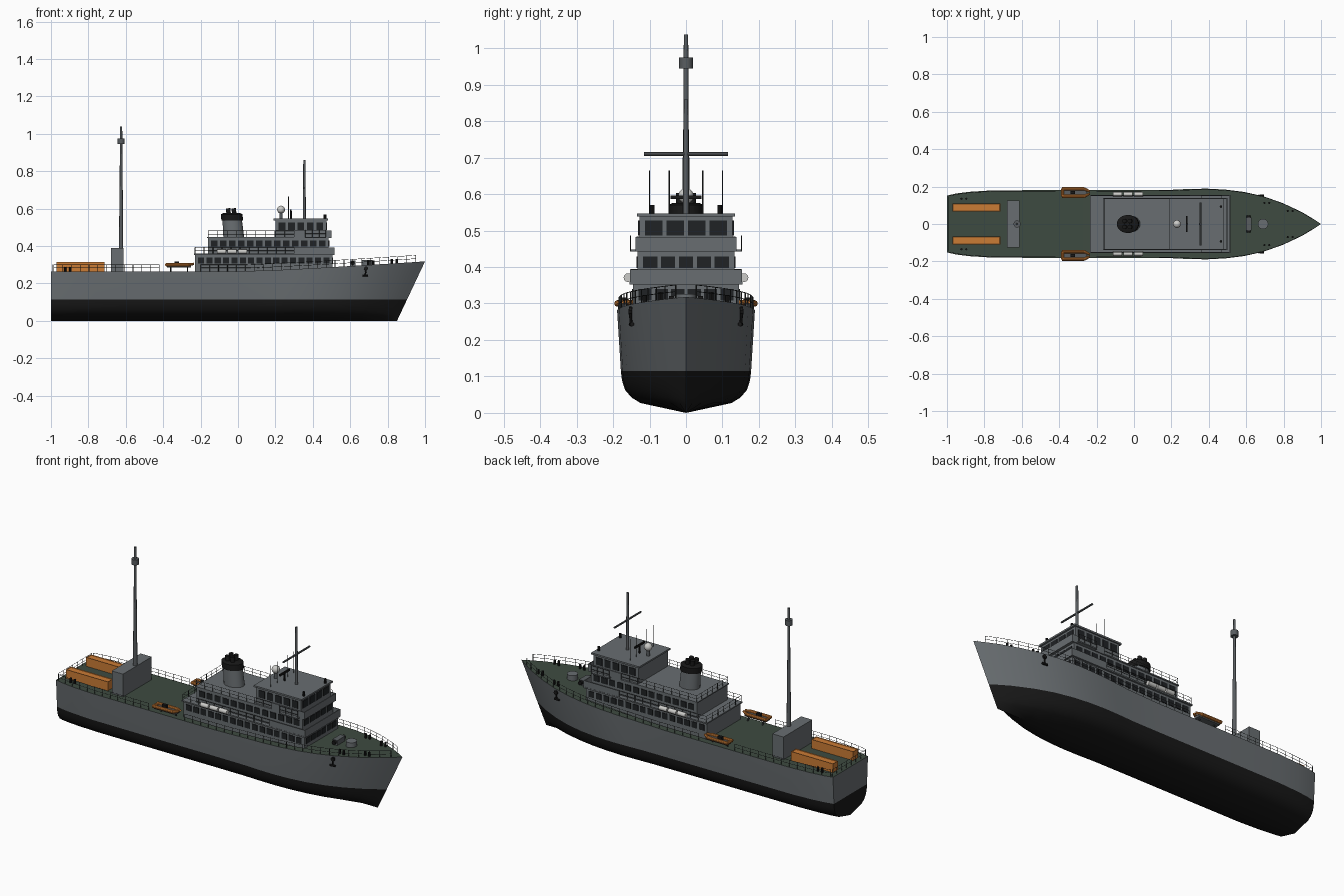
import bpy, bmesh, math
from mathutils import Vector, Matrix

if "Cube" in bpy.data.objects:
    bpy.data.objects.remove(bpy.data.objects["Cube"])


def material(name, rgb):
    m = bpy.data.materials.new(name)
    m.use_nodes = True
    m.diffuse_color = (*rgb, 1)
    m.node_tree.nodes["Principled BSDF"].inputs["Base Color"].default_value = (*rgb, 1)
    return m


GREY = material("hull grey", (0.14, 0.155, 0.165))
BLACK = material("antifouling black", (0.009, 0.009, 0.009))
GREEN = material("deck green", (0.048, 0.07, 0.052))
GLASS = material("window dark", (0.014, 0.016, 0.018))
ORANGE = material("rescue orange", (0.6, 0.2, 0.035))
WHITE = material("off white", (0.6, 0.6, 0.58))
STEEL = material("mast steel", (0.1, 0.11, 0.118))
RAIL = material("rail dark", (0.03, 0.035, 0.035))


def finish(name, bm, *mats, smooth=False):
    bmesh.ops.recalc_face_normals(bm, faces=bm.faces)
    mesh = bpy.data.meshes.new(name)
    bm.to_mesh(mesh)
    bm.free()
    obj = bpy.data.objects.new(name, mesh)
    bpy.context.collection.objects.link(obj)
    for m in mats:
        mesh.materials.append(m)
    if smooth:
        bpy.ops.object.select_all(action='DESELECT')
        obj.select_set(True)
        bpy.context.view_layer.objects.active = obj
        bpy.ops.object.shade_smooth_by_angle(angle=math.radians(35))
    return obj


def add_box(bm, lo, hi):
    lo, hi = Vector(lo), Vector(hi)
    scale = Matrix.Diagonal((*(hi - lo), 1))
    return bmesh.ops.create_cube(bm, size=1, matrix=Matrix.Translation((lo + hi) / 2) @ scale)


def add_rod(bm, a, b, r, r2=None, sides=4):
    a, b = Vector(a), Vector(b)
    turn = (b - a).to_track_quat('Z', 'Y').to_matrix().to_4x4()
    bmesh.ops.create_cone(bm, cap_ends=True, segments=sides, radius1=r, radius2=r if r2 is None else r2,
                          depth=(b - a).length, matrix=Matrix.Translation((a + b) / 2) @ turn)


def box(name, lo, hi, mat):
    bm = bmesh.new()
    add_box(bm, lo, hi)
    return finish(name, bm, mat)


def rods(name, items, mat, sides=12):
    bm = bmesh.new()
    for a, b, r, *r2 in items:
        add_rod(bm, a, b, r, *r2, sides=sides)
    return finish(name, bm, mat, smooth=sides > 6)


# Hull: sections lofted from stern to a raked stem
BEAM = [(-1, .152), (-.95, .163), (-.88, .172), (-.75, .18), (-.4, .181), (0, .181), (.2, .182), (.3, .187),
        (.4, .189), (.5, .184), (.6, .171), (.7, .148), (.8, .112), (.9, .064), (.96, .027), (1, 0)]
SECTION = [(0, 0), (.66, .027), (.79, .042), (.885, .063), (.93, .09), (.945, .115), (1, None)]


def beam(x):
    for (x0, w0), (x1, w1) in zip(BEAM, BEAM[1:]):
        if x <= x1:
            return w0 + (w1 - w0) * (x - x0) / (x1 - x0)
    return 0


def deck(x):
    return .265 + .053 * (max(0, x - .05) / .95) ** 1.2


bm = bmesh.new()
rings = []
for x, w in BEAM:
    half = []
    for f, z in SECTION:
        z = deck(x) if z is None else z
        half.append((-1 + (x + 1) / 2 * (1.85 + .15 * z / .318), w * f, z))
    ring = [(px, -py, pz) for px, py, pz in reversed(half)] + half[1:]
    rings.append([bm.verts.new(p) for p in ring])
n = len(rings[0])
for a, b in zip(rings, rings[1:]):
    for i in range(n):
        j = (i + 1) % n
        bm.faces.new((a[i], a[j], b[j], b[i])).material_index = 2 if j == 0 else 0
for i in range(n // 2):
    bm.faces.new((rings[0][i], rings[0][i + 1], rings[0][n - 2 - i], rings[0][n - 1 - i])
                 if i < n // 2 - 1 else (rings[0][i], rings[0][i + 1], rings[0][i + 2]))
bmesh.ops.remove_doubles(bm, verts=bm.verts, dist=.0002)
for f in bm.faces:
    if max(v.co.z for v in f.verts) < .12:
        f.material_index = 1
finish("hull", bm, GREY, BLACK, GREEN, smooth=True)

# Superstructure tiers: aft x, fore x, half width, bottom, top, window sill, side windows, front windows
TIERS = {"lower_house": (-.23, .505, .145, .25, .355, .308, 16, 6),
         "middle_house": (-.16, .485, .133, .355, .445, .397, 13, 5),
         "wheelhouse": (.2, .472, .128, .445, .54, .487, 5, 4)}
for name, (x0, x1, w, z0, z1, sill, count, front) in TIERS.items():
    box(name, (x0, -w, z0), (x1, w, z1), GREY)
    bm = bmesh.new()
    top = sill + (.04 if name == "wheelhouse" else .032)
    pitch = (x1 - x0 - .02) / count
    for i in range(count):
        a = x0 + .01 + pitch * (i + .14)
        for s in (-1, 1):
            add_box(bm, (a, s * w - .003, sill), (a + pitch * .72, s * w + .003, top))
    pitch = (2 * w - .02) / front
    for i in range(front):
        a = -w + .01 + pitch * (i + .1)
        add_box(bm, (x1 - .003, a, sill), (x1 + .003, a + pitch * .8, top))
    finish(name + "_windows", bm, GLASS)

# Overhanging decks, roof and solid bulwarks around the fronts
box("lower_house_deck", (-.235, -.155, .352), (.515, .155, .359), GREY)
box("middle_house_deck", (-.165, -.138, .442), (.5, .138, .448), GREY)
box("bridge_wings", (.36, -.154, .442), (.47, .154, .448), GREY)
box("wheelhouse_roof", (.19, -.135, .538), (.482, .135, .547), GREY)
for name, x0, x1, w, z in (("lower_bulwark", .3, .515, .152, .357), ("upper_bulwark", .3, .5, .136, .446)):
    bm = bmesh.new()
    add_box(bm, (x1 - .005, -w, z), (x1, w, z + .036))
    for s in (-1, 1):
        add_box(bm, (x0, s * w - .002, z), (x1, s * w + .002, z + .036))
    finish(name, bm, GREY)


# Railings: posts plus two wires along a path
def railing(name, pts, h=.036, post=.0016):
    bm = bmesh.new()
    for p in pts:
        add_rod(bm, p, Vector(p) + Vector((0, 0, h)), post)
    for a, b in zip(pts, pts[1:]):
        for k in (.5, 1):
            up = Vector((0, 0, h * k))
            add_rod(bm, Vector(a) + up, Vector(b) + up, .0011)
    finish(name, bm, RAIL)


def spaced(a, b, count):
    return [Vector(a).lerp(Vector(b), i / count) for i in range(count + 1)]


for side, s in (("left", 1), ("right", -1)):
    for part, x0, x1, count in (("aft", -.985, -.42, 12), ("fore", -.2, .95, 24)):
        xs = [x0 + (x1 - x0) * i / count for i in range(count + 1)]
        railing(f"{part}_{side}_rail", [(x, s * (beam(x) - .005), deck(x)) for x in xs])
    railing(f"lower_house_{side}_rail", spaced((-.23, s * .152, .357), (.3, s * .152, .357), 11))
    railing(f"middle_house_{side}_rail", spaced((-.16, s * .135, .446), (.3, s * .135, .446), 9))
    railing(f"wing_{side}_rail", spaced((.36, s * .152, .446), (.47, s * .152, .446), 3), .04)
railing("stern_rail", spaced((-.99, -.145, .265), (-.99, .145, .265), 7))
railing("lower_house_aft_rail", spaced((-.23, -.152, .357), (-.23, .152, .357), 6))
railing("middle_house_aft_rail", spaced((-.16, -.135, .446), (-.16, .135, .446), 6))


# Funnel: oval rings raked aft, with black cap and exhaust pipes
def oval_stack(name, levels, mat):
    bm = bmesh.new()
    loops = []
    for cx, z, rx, ry in levels:
        loops.append([bm.verts.new((cx + rx * math.cos(t * math.tau / 24), ry * math.sin(t * math.tau / 24), z))
                      for t in range(24)])
    for a, b in zip(loops, loops[1:]):
        for i in range(24):
            bm.faces.new((a[i], a[i - 1], b[i - 1], b[i]))
    bm.faces.new(loops[0])
    bm.faces.new(loops[-1])
    finish(name, bm, mat, smooth=True)


oval_stack("funnel", [(-.022, .44, .056, .045), (-.031, .54, .052, .042)], GREY)
oval_stack("funnel_cap", [(-.031, .538, .058, .048), (-.034, .57, .058, .048), (-.034, .576, .045, .036)], BLACK)
rods("exhaust_pipes", [((x, y, .57), (x - .003, y, .602), .012) for x in (-.05, -.02) for y in (-.016, .016)], BLACK)

# Masts and aerials
rods("main_mast", [((.355, 0, .54), (.355, 0, .86), .008, .006)], STEEL)
rods("main_mast_yard", [((.355, -.115, .71), (.355, .115, .71), .005)], STEEL, 8)
box("aft_mast_house", (-.68, -.125, .25), (-.612, .125, .39), GREY)
rods("aft_mast", [((-.625, 0, .39), (-.625, 0, .7), .011, .009), ((-.625, 0, .7), (-.625, 0, 1.038), .008, .006)], STEEL)
rods("aft_mast_drum", [((-.625, 0, .945), (-.625, 0, .975), .019)], STEEL, 16)
rods("whip_aerials", [((x, s * y, .545), (x, s * y, .665), .0015) for x, y in ((.27, .1), (.27, .046)) for s in (-1, 1)], RAIL, 4)
rods("searchlights", [((.465, s * .093, .545), (.465, s * .093, .57), .007) for s in (-1, 1)], BLACK, 8)
rods("radar_post", [((.283, 0, .545), (.283, 0, .588), .005)], BLACK, 8)
box("radar_bar", (.279, -.042, .586), (.287, .042, .596), BLACK)
rods("dome_stand", [((.23, 0, .545), (.23, 0, .585), .009)], STEEL)
bm = bmesh.new()
bmesh.ops.create_uvsphere(bm, u_segments=20, v_segments=12, radius=.021, matrix=Matrix.Translation((.23, 0, .595)))
finish("radar_dome", bm, WHITE, smooth=True)

# Life raft canisters, rescue boats, stern containers, anchors
for side, s in (("left", 1), ("right", -1)):
    rods(f"{side}_raft_canisters", [((x, s * .159, .371), (x + .048, s * .159, .371), .012)
                                    for x in (-.112, -.056, 0)], WHITE)
    y = s * .168
    bm = bmesh.new()
    for e in (-.02, .02):
        add_rod(bm, (-.385, y + e, .3), (-.265, y + e, .3), .009, sides=10)
        add_rod(bm, (-.265, y + e, .3), (-.237, y + e * .3, .305), .009, .006, sides=10)
    add_rod(bm, (-.382, y - .022, .3), (-.382, y + .022, .3), .008, sides=10)
    finish(f"{side}_boat_tubes", bm, ORANGE, smooth=True)
    box(f"{side}_boat_floor", (-.38, y - .018, .285), (-.25, y + .018, .298), STEEL)
    box(f"{side}_boat_console", (-.34, y - .008, .298), (-.315, y + .008, .317), BLACK)
    rods(f"{side}_boat_cradle", [((x, y - s * .02, .26), (x, y, .29), .004) for x in (-.36, -.27)], RAIL, 6)

    bm = bmesh.new()
    add_box(bm, (-.97, s * .0875 - .021, .262), (-.715, s * .0875 + .021, .314))
    lid = [f for f in bm.faces if f.calc_center_median().z > .31]
    bmesh.ops.inset_region(bm, faces=lid, thickness=.004, depth=-.003)
    finish(f"{side}_stern_container", bm, ORANGE)

    hull_y = beam(.68) * s
    rods(f"{side}_anchor", [((.68, hull_y * .985, .24), (.685, hull_y * 1.005, .285), .004),
                            ((.665, hull_y * .99, .243), (.695, hull_y * .97, .243), .006),
                            ((.684, hull_y * .97, .28), (.684, hull_y * 1.03, .281), .011)], BLACK, 8)
    rods(f"{side}_bollards", [((x + d, s * y, deck(x) - .003), (x + d, s * y, deck(x) + .024), .006)
                              for x, y in ((-.91, .135), (.71, .113), (.835, .07)) for d in (-.013, .013)], BLACK, 8)

# Foredeck gear
box("windlass", (.598, -.034, .28), (.628, .034, .322), STEEL)
rods("windlass_drums", [((.613, s * .034, .31), (.613, s * .046, .31), .011) for s in (-1, 1)], BLACK)
rods("foredeck_capstan", [((.69, 0, .28), (.69, 0, .326), .028)], GREY, 20)
